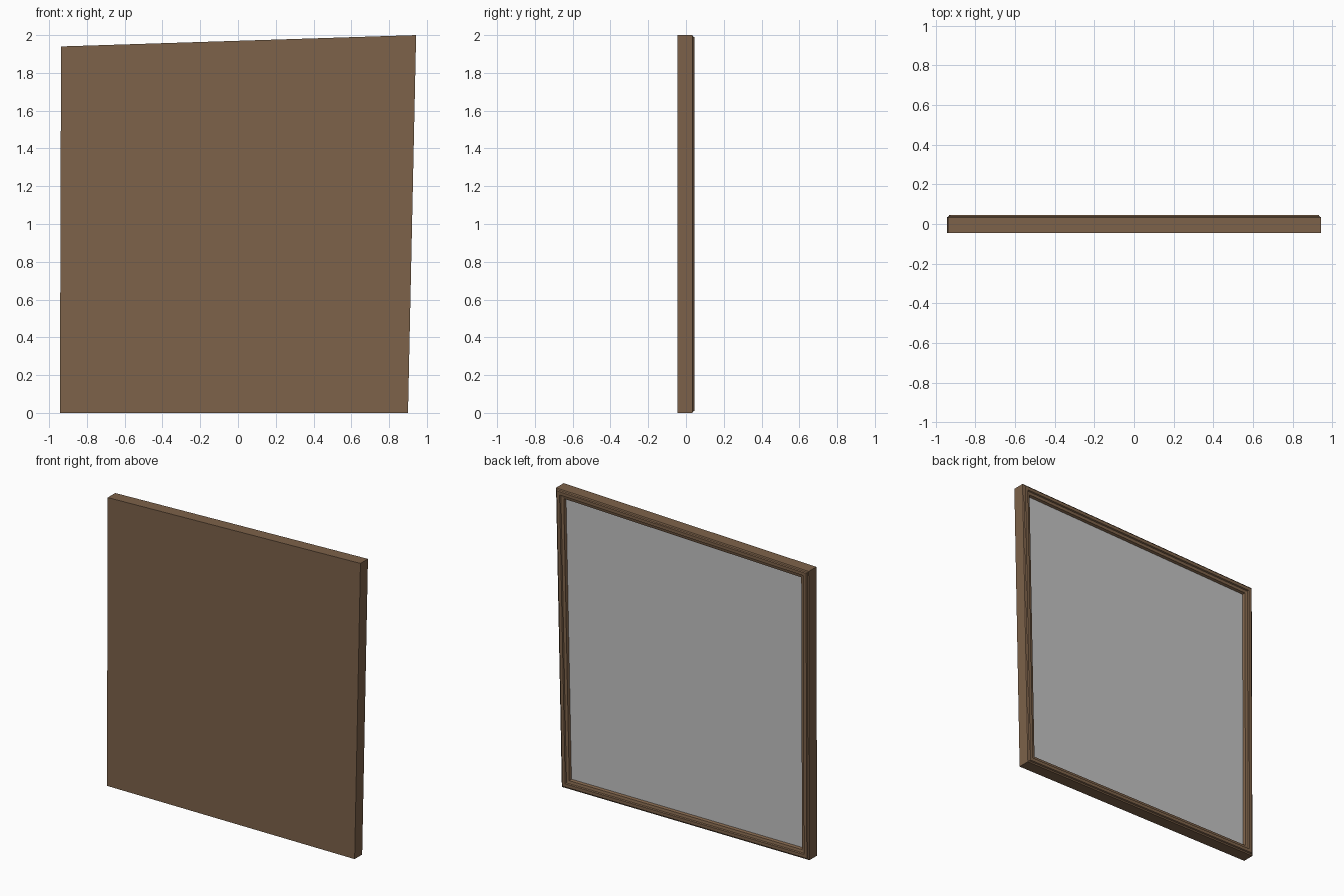
import bpy
from mathutils import Vector

if "Cube" in bpy.data.objects:
    bpy.data.objects.remove(bpy.data.objects["Cube"])

# Skewed outline of the frame in x, z (counter-clockwise)
OUTLINE = [Vector(p) for p in ((-0.943, 0), (0.90, 0), (0.943, 2.0), (-0.937, 1.94))]


def inset(d):
    """Corners of the outline moved inward by d with mitred joints."""
    n, out = len(OUTLINE), []
    for i, p in enumerate(OUTLINE):
        a = (p - OUTLINE[i - 1]).normalized()
        b = (OUTLINE[(i + 1) % n] - p).normalized()
        na, nb = Vector((-a.y, a.x)), Vector((-b.y, b.x))
        out.append(p + (na + nb) * (d / (1 + na.dot(nb))))
    return out


def material(name, rgb):
    m = bpy.data.materials.new(name)
    m.diffuse_color = (*rgb, 1)
    m.use_nodes = True
    m.node_tree.nodes["Principled BSDF"].inputs["Base Color"].default_value = m.diffuse_color
    return m


def build(name, profile, caps, mat):
    """Sweep a profile of (inset, y) points around the outline."""
    verts = [(c.x, y, c.y) for d, y in profile for c in inset(d)]
    faces = [(r * 4 + i, r * 4 + (i + 1) % 4, r * 4 + 4 + (i + 1) % 4, r * 4 + 4 + i)
             for r in range(len(profile) - 1) for i in range(4)]
    faces = [f[::-1] for f in faces]
    faces += caps
    mesh = bpy.data.meshes.new(name)
    mesh.from_pydata(verts, [], faces)
    mesh.materials.append(mat)
    obj = bpy.data.objects.new(name, mesh)
    bpy.context.collection.objects.link(obj)


wood = material("brown wood", (0.205, 0.122, 0.068))
glass = material("grey mirror", (0.55, 0.55, 0.55))

# Moulded frame with a closed flat front: chamfered rim, groove, inner lip
build("frame", [(0, -0.046), (0, 0.034), (0.008, 0.038), (0.012, 0.046),
                (0.034, 0.046), (0.038, 0.038), (0.056, 0.034), (0.062, 0.018)],
      [(0, 1, 2, 3)], wood)

# Mirror panel set into the frame
build("mirror_panel", [(0.062, 0.018)], [(3, 2, 1, 0)], glass)
